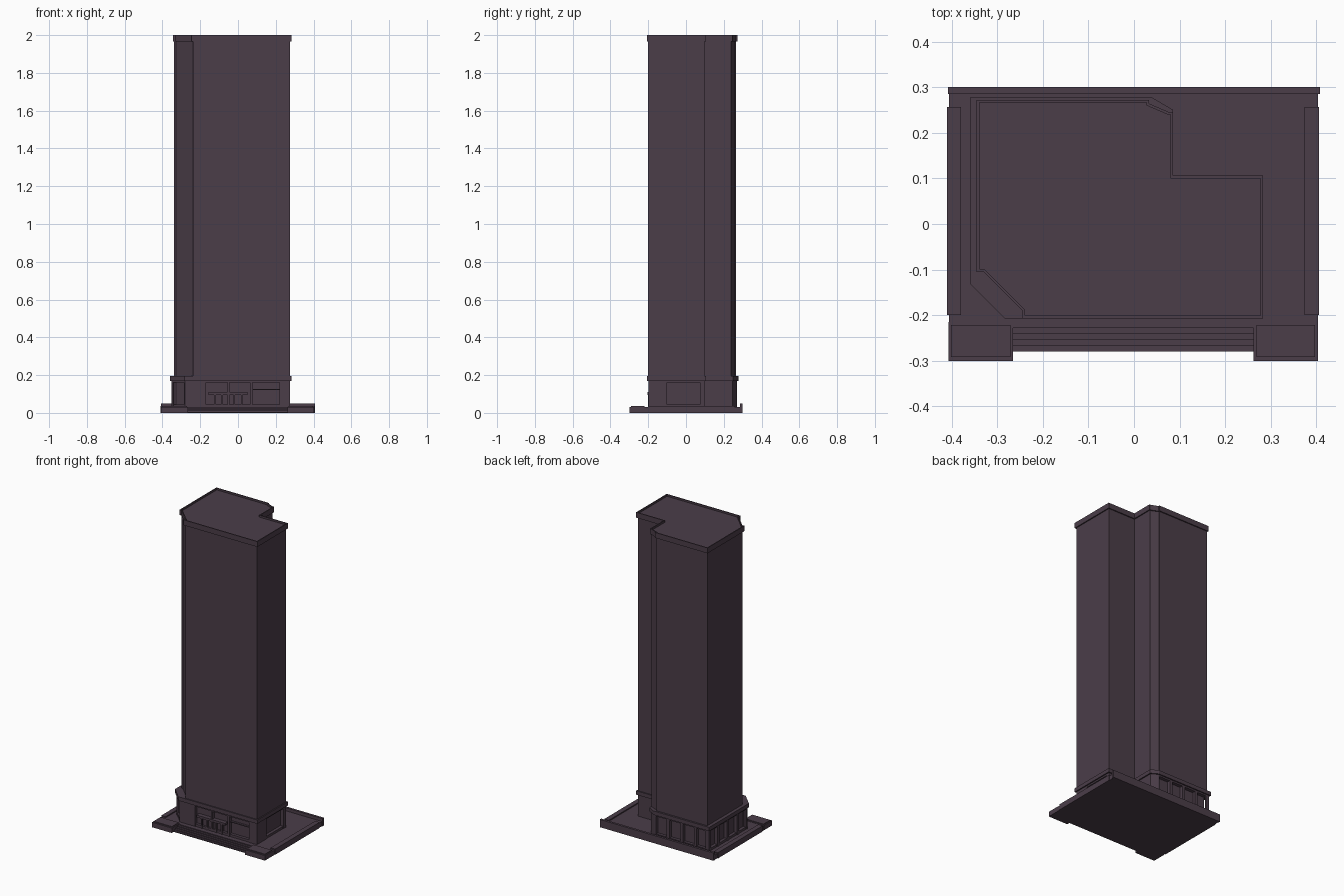
import bpy, bmesh
from mathutils import Vector

if "Cube" in bpy.data.objects:
    bpy.data.objects.remove(bpy.data.objects["Cube"], do_unlink=True)

# One stone colour for the whole building
stone = bpy.data.materials.new("dark plum stone")
stone.use_nodes = True
colour = (0.07, 0.047, 0.066, 1)
stone.diffuse_color = colour
bsdf = stone.node_tree.nodes["Principled BSDF"]
bsdf.inputs["Base Color"].default_value = colour
bsdf.inputs["Roughness"].default_value = 0.8


def finish(bm, name):
    bmesh.ops.recalc_face_normals(bm, faces=bm.faces)
    mesh = bpy.data.meshes.new(name)
    bm.to_mesh(mesh)
    bm.free()
    mesh.materials.append(stone)
    obj = bpy.data.objects.new(name, mesh)
    bpy.context.scene.collection.objects.link(obj)
    return obj


def prism(name, outline, z0, z1, rim=0, sink=0):
    """Extrude an outline; an optional rim leaves a sunken top inside a parapet."""
    bm = bmesh.new()
    low = [bm.verts.new((x, y, z0)) for x, y in outline]
    high = [bm.verts.new((x, y, z1)) for x, y in outline]
    rings = [low, high]
    if rim:
        inner = inset(outline, rim)
        rings.append([bm.verts.new((x, y, z1)) for x, y in inner])
        rings.append([bm.verts.new((x, y, z1 - sink)) for x, y in inner])
    n = len(outline)
    for a, b in zip(rings, rings[1:]):
        for i in range(n):
            j = (i + 1) % n
            bm.faces.new((a[i], a[j], b[j], b[i]))
    bm.faces.new(low)
    bm.faces.new(rings[-1])
    return finish(bm, name)


def box(name, x0, x1, y0, y1, z0, z1):
    return prism(name, [(x0, y0), (x1, y0), (x1, y1), (x0, y1)], z0, z1)


def inset(outline, d):
    """Move every side of a counter-clockwise outline inwards by d."""
    pts = [Vector(p) for p in outline]
    result = []
    for i, p in enumerate(pts):
        e0 = (p - pts[i - 1]).normalized()
        e1 = (pts[(i + 1) % len(pts)] - p).normalized()
        n0, n1 = Vector((-e0.y, e0.x)), Vector((-e1.y, e1.x))
        result.append(tuple(p + (n0 + n1) * d / (1 + n0.dot(n1))))
    return result


def piers(name, start, end, spans, depth, z0, z1):
    """Solid wall pieces along one side, leaving the bays between them open."""
    a, b = Vector(start), Vector(end)
    along = (b - a).normalized()
    inward = Vector((-along.y, along.x)) * depth
    for s0, s1 in spans:
        p, q = a.lerp(b, s0), a.lerp(b, s1)
        prism(name, [p, q, q + inward, p + inward], z0, z1)


def even_piers(bays, half):
    return [(max(0, i / bays - half), min(1, i / bays + half)) for i in range(bays + 1)]


GROUND = 0.03

# Plaza slab, entrance steps and corner pads
box("plaza_slab", -0.405, 0.403, -0.228, 0.29, 0, GROUND)
for i in range(4):
    box("entrance_step", -0.265, 0.262, -0.28 + i * 0.013, -0.225, 0, 0.006 * (i + 1))
for x0, x1 in ((-0.407, -0.265), (0.262, 0.403)):
    box("corner_pad", x0, x1, -0.3, -0.215, 0, 0.032)
    box("pad_cap", x0 + 0.006, x1 - 0.006, -0.291, -0.221, 0.03, 0.037)

# Low walls around the plaza
box("left_curb" , 0.374, 0.406, -0.2, 0.257, 0, 0.037)
box("right_curb", -0.41, -0.379, -0.2, 0.257, 0, 0.037)
box("back_wall", -0.408, 0.408, 0.285, 0.3, 0, 0.05)

# Podium: recessed core, piers and projecting cornice
cornice = [(-0.283, -0.207), (0.283, -0.207), (0.283, 0.106), (0.086, 0.106),
           (0.086, 0.25), (0.04, 0.277), (-0.36, 0.277), (-0.36, -0.13)]
wall = inset(cornice, 0.008)
prism("podium_core", inset(wall, 0.022), GROUND, 0.172)
prism("podium_cornice", cornice, 0.17, 0.195)
prism("podium_plinth", inset(wall, 0.003), GROUND, 0.045)
prism("podium_lintel", wall, 0.16, 0.171)

front = [(0, 0.2), (0.405, 0.425), (0.62, 0.645), (0.9, 1)]
side = [(0, 0.33), (0.94, 1)]
solid = [(0, 1)]
layouts = [front, side, solid, solid, solid, even_piers(4, 0.025),
           even_piers(4, 0.025), [(0, 0.1), (0.9, 1)]]
for i, spans in enumerate(layouts):
    piers("podium_pier", wall[i], wall[(i + 1) % len(wall)], spans, 0.024, GROUND, 0.171)

# Entrance canopy on slim posts, and a window transom
box("entrance_canopy", -0.155, 0.05, -0.205, -0.165, 0.096, 0.11)
for x in (-0.122, -0.085, -0.02, 0.02):
    box("canopy_post", x - 0.005, x + 0.005, -0.2, -0.19, GROUND, 0.097)
box("entrance_doors", -0.125, 0.025, -0.182, -0.17, GROUND, 0.097)
box("window_transom", 0.08, 0.225, -0.19, -0.17, 0.12, 0.126)

# Tower shaft and crown share one plan with two notched corners
crown = [(-0.245, -0.207), (0.283, -0.207), (0.283, 0.106), (0.086, 0.106),
         (0.086, 0.246), (0.075, 0.246), (0.033, 0.264), (0.033, 0.272),
         (-0.345, 0.272), (-0.345, -0.105), (-0.33, -0.105), (-0.245, -0.19)]
prism("tower_shaft", inset(crown, 0.007), 0.19, 1.97)
prism("roof_crown", crown, 1.965, 2.0, rim=0.006, sink=0.012)
